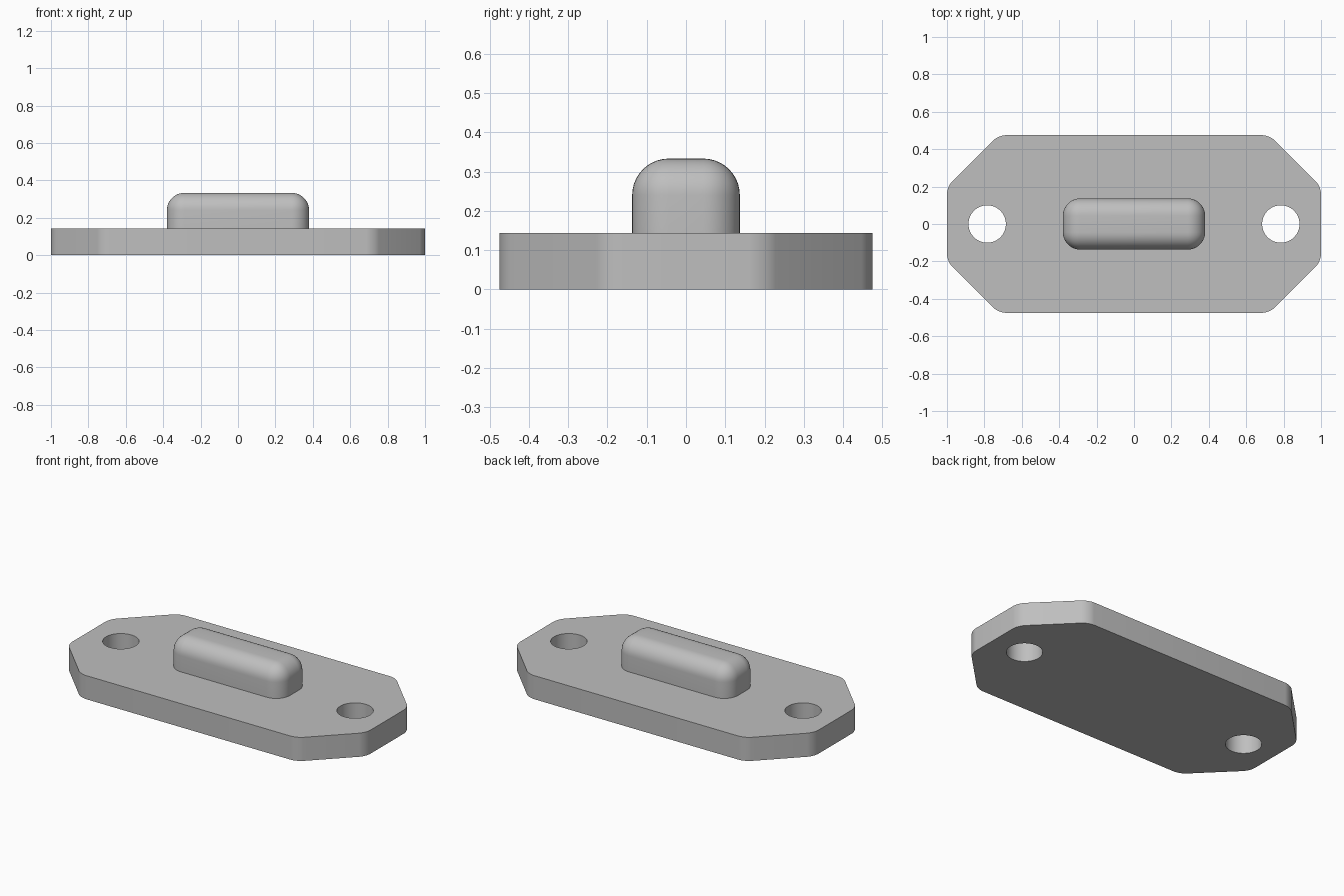
import bpy, bmesh
from math import radians

cube = bpy.data.objects.get("Cube")
if cube:
    bpy.data.objects.remove(cube, do_unlink=True)

GREY = (0.52, 0.52, 0.52, 1)
mat = bpy.data.materials.new("plain grey")
mat.use_nodes = True
mat.diffuse_color = GREY
mat.node_tree.nodes["Principled BSDF"].inputs["Base Color"].default_value = GREY

PLATE_TOP = 0.143


def make_object(name, bm):
    bmesh.ops.recalc_face_normals(bm, faces=bm.faces[:])
    mesh = bpy.data.meshes.new(name)
    bm.to_mesh(mesh)
    bm.free()
    mesh.materials.append(mat)
    obj = bpy.data.objects.new(name, mesh)
    bpy.context.collection.objects.link(obj)
    return obj


def activate(obj):
    bpy.ops.object.select_all(action='DESELECT')
    obj.select_set(True)
    bpy.context.view_layer.objects.active = obj


def is_vertical(edge):
    a, b = edge.verts
    return abs(a.co.z - b.co.z) > 0.01


# Base plate: chamfered rectangle with softened vertical corners
quarter = [(1, 0.2), (0.725, 0.475)]
half = quarter + [(-x, y) for x, y in reversed(quarter)]
outline = half + [(-x, -y) for x, y in half]
bm = bmesh.new()
face = bm.faces.new([bm.verts.new((x, y, 0)) for x, y in outline])
ext = bmesh.ops.extrude_face_region(bm, geom=[face])
top = [v for v in ext["geom"] if isinstance(v, bmesh.types.BMVert)]
bmesh.ops.translate(bm, verts=top, vec=(0, 0, PLATE_TOP))
bmesh.ops.bevel(bm, geom=[e for e in bm.edges if is_vertical(e)], offset=0.04,
                segments=6, profile=0.5, affect='EDGES')
plate = make_object("base_plate", bm)

# Two bolt holes cut through the plate
for side in (-1, 1):
    bpy.ops.mesh.primitive_cylinder_add(vertices=64, radius=0.1, depth=1,
                                        location=(side * 0.785, 0, 0))
    cutter = bpy.context.object
    cutter.name = "hole_cutter"
    cutter.hide_render = True
    cutter.data.materials.append(mat)
    cut = plate.modifiers.new("bolt_hole", 'BOOLEAN')
    cut.operation = 'DIFFERENCE'
    cut.solver = 'EXACT'
    cut.object = cutter
    activate(plate)
    bpy.ops.object.modifier_apply(modifier=cut.name)
    bpy.data.objects.remove(cutter, do_unlink=True)

# Raised block: rounded on every edge except where it meets the plate
bm = bmesh.new()
bmesh.ops.create_cube(bm, size=1)
bmesh.ops.scale(bm, verts=bm.verts, vec=(0.76, 0.274, 0.19))
bmesh.ops.translate(bm, verts=bm.verts, vec=(0, 0, PLATE_TOP + 0.095))
rounded = [e for e in bm.edges if max(v.co.z for v in e.verts) > 0.2]
bmesh.ops.bevel(bm, geom=rounded, offset=0.093, segments=10, profile=0.5,
                affect='EDGES')
block = make_object("raised_block", bm)

for obj in (plate, block):
    activate(obj)
    bpy.ops.object.shade_smooth_by_angle(angle=radians(30))
